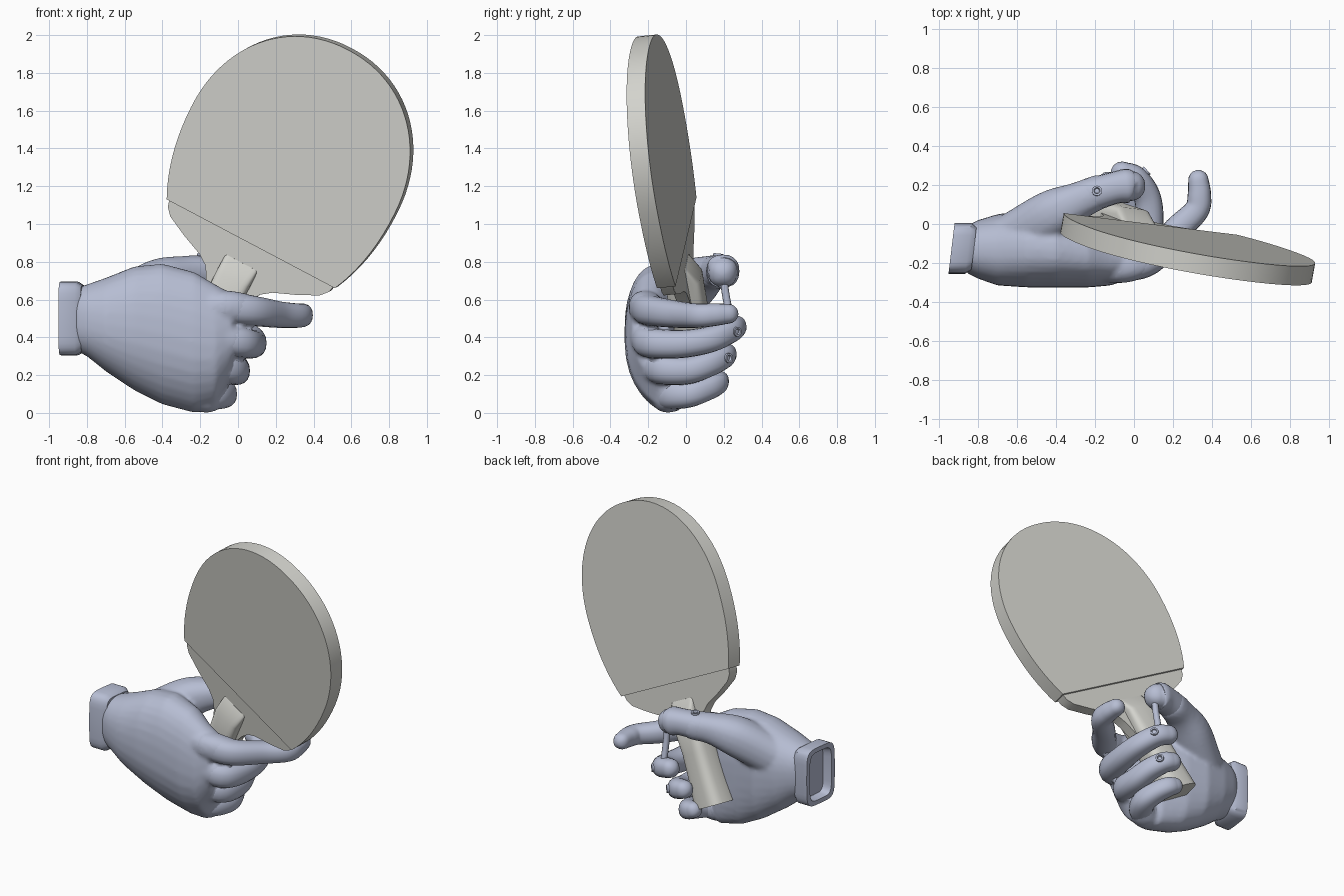
import bpy, bmesh, math
from mathutils import Vector, Matrix

if "Cube" in bpy.data.objects:
    bpy.data.objects.remove(bpy.data.objects["Cube"])


def material(name, rgb):
    m = bpy.data.materials.new(name)
    m.use_nodes = True
    m.diffuse_color = (*rgb, 1)
    bsdf = m.node_tree.nodes["Principled BSDF"]
    bsdf.inputs["Base Color"].default_value = (*rgb, 1)
    return m


GREY = material("warm grey", (0.65, 0.65, 0.61))
BLUE = material("pale blue grey", (0.47, 0.51, 0.65))


def make(name, bm, mat, angle=40):
    bmesh.ops.recalc_face_normals(bm, faces=bm.faces)
    me = bpy.data.meshes.new(name)
    bm.to_mesh(me)
    bm.free()
    me.materials.append(mat)
    ob = bpy.data.objects.new(name, me)
    bpy.context.collection.objects.link(ob)
    bpy.ops.object.select_all(action='DESELECT')
    ob.select_set(True)
    bpy.context.view_layer.objects.active = ob
    bpy.ops.object.shade_smooth_by_angle(angle=math.radians(angle))
    return ob


def loft(bm, rings):
    """Bridge rings of equal size and cap both ends."""
    rows = [[bm.verts.new(p) for p in r] for r in rings]
    n = len(rows[0])
    for a, b in zip(rows, rows[1:]):
        for i in range(n):
            j = (i + 1) % n
            bm.faces.new((a[i], a[j], b[j], b[i]))
    bm.faces.new(rows[0])
    bm.faces.new(rows[-1])


def super_ring(a, b, power, n=32):
    pts = []
    for i in range(n):
        c, s = math.cos(math.tau * i / n), math.sin(math.tau * i / n)
        pts.append((math.copysign(abs(c) ** (2 / power), c) * a,
                    math.copysign(abs(s) ** (2 / power), s) * b))
    return pts


def spline(points, steps=6):
    """Catmull-Rom through 4D points: position and radius."""
    p = [Vector(q) for q in points]
    p = [2 * p[0] - p[1]] + p + [2 * p[-1] - p[-2]]
    out = []
    for i in range(1, len(p) - 2):
        a, b, c, d = p[i - 1:i + 3]
        for k in range(steps):
            t = k / steps
            out.append(0.5 * (2 * b + (c - a) * t + (2 * a - 5 * b + 4 * c - d) * t * t
                              + (3 * b - a - 3 * c + d) * t ** 3))
    return out + [p[-2]]


def tube(bm, points, n=20):
    """Round tube with domed ends."""
    path = spline(points)
    pos = [q.xyz for q in path]
    rad = [q.w for q in path]
    tan = [(pos[min(i + 1, len(pos) - 1)] - pos[max(i - 1, 0)]).normalized()
           for i in range(len(pos))]
    dome = [math.radians(d) for d in (80, 60, 40, 20)]
    st = [(pos[0] - tan[0] * rad[0] * math.sin(d), tan[0], rad[0] * math.cos(d)) for d in dome]
    st += list(zip(pos, tan, rad))
    st += [(pos[-1] + tan[-1] * rad[-1] * math.sin(d), tan[-1], rad[-1] * math.cos(d))
           for d in reversed(dome)]
    rings = []
    for p, t, r in st:
        u = t.cross(Vector((0, 0, 1))).normalized()
        v = u.cross(t)
        rings.append([p + u * x + v * z for x, z in super_ring(r, r, 2.3, n)])
    loft(bm, rings)


# Paddle frame: origin on the rubber edge at the back face
normal = Vector((0.178, 1, 0.1015)).normalized()
side = Vector((0.89, -0.111, -0.47)).normalized()
axis = side.cross(normal).normalized()
origin = Vector((0.085, 0.0, 0.905))


def at(u, n, v):
    return origin + side * u + normal * n + axis * v


def plate(name, outline, back, front):
    bm = bmesh.new()
    loft(bm, [[at(u, n, v) for u, v in outline] for n in (back, front)])
    return make(name, bm, GREY)


# Rubber covered blade: egg shape cut straight across its lower edge
WIDE, TOP, LOW, MID, P = 0.612, 0.665, 0.85, 0.5, 2.1
start = -math.asin((MID / LOW) ** (P / 2))
blade = []
for i in range(65):
    t = start + (math.pi - 2 * start) * i / 64
    c, s = math.cos(t), math.sin(t)
    blade.append((math.copysign(abs(c) ** (2 / P), c) * WIDE,
                  MID + math.copysign(abs(s) ** (2 / P), s) * (TOP if s > 0 else LOW)))
plate("rubber_blade", blade, 0, -0.1)

# Wooden throat, slightly thinner than the rubber
half = [(0.5, 0.02), (0.485, -0.035), (0.45, -0.075), (0.34, -0.13),
        (0.22, -0.18), (0.165, -0.22), (0.13, -0.28), (0.09, -0.4)]
plate("wooden_throat", half + [(-u, v) for u, v in reversed(half)], -0.016, -0.084)

# Flared handle with a sloped top
bm = bmesh.new()
rings = []
for v, w, d, power in ((-0.115, 0.098, 0.035, 9), (-0.21, 0.098, 0.095, 6),
                       (-0.45, 0.098, 0.095, 3.2), (-0.65, 0.105, 0.1, 3.2),
                       (-0.8, 0.118, 0.105, 3.2)):
    rings.append([at(x, -0.05 + y, v) for x, y in super_ring(w, d, power)])
loft(bm, rings)
make("handle", bm, GREY)

# Palm: sections along x as (x, z low, z high, y front, y back, lean of the lower edge)
bm = bmesh.new()
rings = []
for x, z0, z1, y0, y1, lean in (
        (-0.86, 0.33, 0.66, -0.25, -0.01, 0), (-0.8, 0.30, 0.68, -0.28, 0.02, 0),
        (-0.7, 0.22, 0.715, -0.315, 0.05, 0.02), (-0.55, 0.12, 0.775, -0.325, 0.07, 0.04),
        (-0.4, 0.045, 0.79, -0.325, 0.05, 0.06), (-0.23, 0.0, 0.745, -0.325, 0.0, 0.08),
        (-0.12, 0.035, 0.68, -0.315, -0.06, 0.08), (-0.03, 0.2, 0.63, -0.285, -0.09, 0.05)):
    tall = (z1 - z0) / 2
    rings.append([Vector((x, (y0 + y1) / 2 + y + lean * min(z / tall, 0) ** 2,
                          (z0 + z1) / 2 + z))
                  for y, z in super_ring((y1 - y0) / 2, tall, 2.3)])
loft(bm, rings)

# Fingers as (x, y, z, radius) paths from knuckle to tip
fingers = {
    "index_finger": [(-0.08, -0.215, 0.56, 0.088), (0.08, -0.18, 0.54, 0.08),
                     (0.22, -0.03, 0.52, 0.07), (0.32, 0.07, 0.515, 0.064),
                     (0.335, 0.15, 0.52, 0.06), (0.33, 0.225, 0.525, 0.052)],
    "middle_finger": [(-0.09, -0.21, 0.4, 0.088), (0.03, -0.18, 0.37, 0.08),
                      (0.075, -0.02, 0.365, 0.074), (0.07, 0.13, 0.39, 0.069),
                      (0.01, 0.23, 0.435, 0.065), (-0.06, 0.26, 0.455, 0.06)],
    "ring_finger": [(-0.14, -0.17, 0.26, 0.088), (-0.035, -0.12, 0.23, 0.08),
                    (-0.01, 0.01, 0.225, 0.073), (-0.03, 0.12, 0.26, 0.068),
                    (-0.08, 0.19, 0.295, 0.064), (-0.13, 0.21, 0.31, 0.058)],
    "little_finger": [(-0.2, -0.1, 0.095, 0.085), (-0.12, -0.07, 0.095, 0.078),
                      (-0.075, 0.02, 0.1, 0.07), (-0.1, 0.11, 0.13, 0.064),
                      (-0.14, 0.16, 0.155, 0.06), (-0.18, 0.175, 0.17, 0.052)],
}

# Knuckle ridges and thumb base are blended into the palm
for path in fingers.values():
    tube(bm, [(-0.35, path[0][1] + 0.04, 0.2 + 0.6 * path[0][2], 0.08)] + path[:2])
tube(bm, [(-0.6, -0.06, 0.58, 0.13), (-0.42, 0.05, 0.69, 0.125), (-0.28, 0.12, 0.735, 0.097),
          (-0.18, 0.165, 0.745, 0.088)])
palm = make("palm", bm, BLUE)
remesh = palm.modifiers.new("blend", 'REMESH')
remesh.mode = 'VOXEL'
remesh.voxel_size = 0.013
remesh.use_smooth_shade = True
soften = palm.modifiers.new("soften", 'SMOOTH')
soften.factor = 0.5
soften.iterations = 6

for name, path in fingers.items():
    bm = bmesh.new()
    tube(bm, path)
    make(name, bm, BLUE, 60)

# Thumb tip
bm = bmesh.new()
tube(bm, [(-0.22, 0.15, 0.745, 0.088), (-0.1, 0.185, 0.755, 0.082),
          (-0.04, 0.195, 0.75, 0.088), (-0.02, 0.195, 0.745, 0.078)])
make("thumb_tip", bm, BLUE, 60)

# Hollow wrist cuff
bm = bmesh.new()
rings = []
for x, inset in ((-0.82, 0.02), (-0.85, 0), (-0.935, 0), (-0.935, 0.03), (-0.88, 0.04)):
    rings.append([Vector((x + 0.12 * y, -0.125 + y, 0.5 + z))
                  for y, z in super_ring(0.13 - inset, 0.195 - inset, 5)])
loft(bm, rings)
make("wrist_cuff", bm, BLUE)

# Rod between thumb and middle finger
bm = bmesh.new()
tube(bm, [(0.0, 0.2, 0.7, 0.02), (0.0, 0.215, 0.6, 0.02), (0.0, 0.24, 0.48, 0.02)], 12)
make("thumb_rod", bm, BLUE, 60)


# Hollow joint pins
def pin(name, where, facing):
    bm = bmesh.new()
    turn = Vector(facing).to_track_quat('Z', 'Y').to_matrix().to_4x4()
    m = Matrix.Translation(where) @ turn
    loft(bm, [[m @ Vector((x, y, h)) for x, y in super_ring(r, r, 2, 16)]
              for r, h in ((0.026, -0.03), (0.026, 0.008), (0.016, 0.008), (0.012, -0.004))])
    make(name, bm, BLUE)


pin("thumb_pin", (-0.19, 0.17, 0.836), (0, 0.1, 1))
pin("middle_finger_pin", (0.062, 0.27, 0.43), (0.75, 0.66, 0))
pin("ring_finger_pin", (-0.02, 0.225, 0.29), (0.75, 0.66, 0))
pin("thumb_base_pin", (-0.5, 0.125, 0.64), (-0.3, 1, 0))
